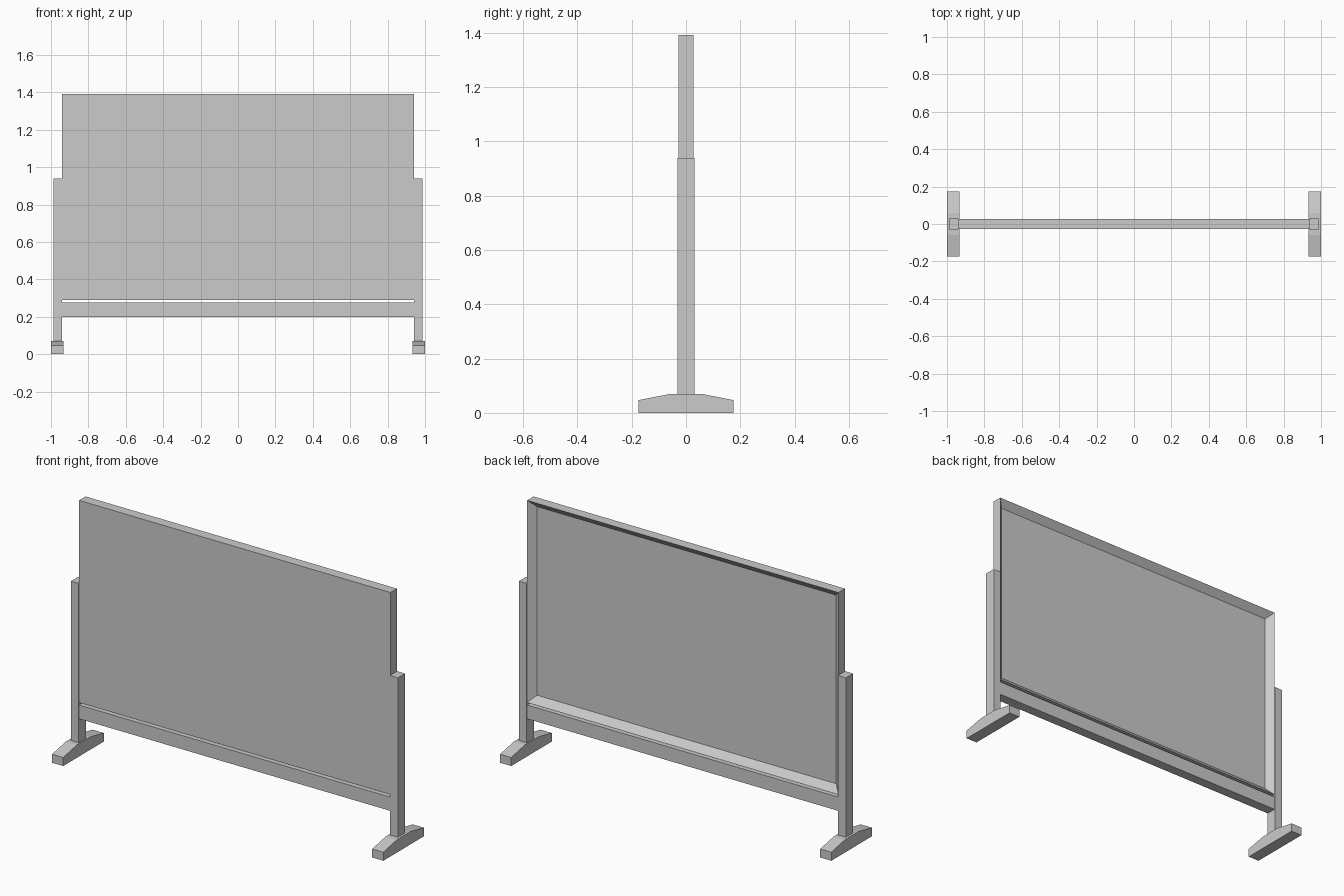
import bpy, bmesh

if "Cube" in bpy.data.objects:
    bpy.data.objects.remove(bpy.data.objects["Cube"])


def make_object(name, bm):
    bmesh.ops.recalc_face_normals(bm, faces=bm.faces)
    mesh = bpy.data.meshes.new(name)
    bm.to_mesh(mesh)
    bm.free()
    obj = bpy.data.objects.new(name, mesh)
    bpy.context.collection.objects.link(obj)
    return obj


def add_box(bm, x, y, z):
    verts = bmesh.ops.create_cube(bm, size=1)["verts"]
    for v in verts:
        v.co = [lo + (c + 0.5) * (hi - lo) for c, (lo, hi) in zip(v.co, (x, y, z))]


def box(name, x, y, z):
    bm = bmesh.new()
    add_box(bm, x, y, z)
    return make_object(name, bm)


# Board panel: flat front, framed recess on the back
bm = bmesh.new()
add_box(bm, (-0.94, 0.94), (-0.028, 0.028), (0.289, 1.392))
bm.normal_update()
back = max(bm.faces, key=lambda f: f.calc_center_median().y)
bmesh.ops.inset_region(bm, faces=[back], thickness=0.052)
bmesh.ops.translate(bm, verts=back.verts, vec=(0, -0.033, 0))
make_object("board_panel", bm)

# Lower cross rail
box("lower_rail", (-0.94, 0.94), (-0.028, 0.028), (0.2, 0.275))

# Foot side profile (y, z), tapered toward both ends
FOOT = [(-0.175, 0), (0.175, 0), (0.175, 0.047), (0.058, 0.07),
        (-0.058, 0.07), (-0.175, 0.047)]


def foot(name, x0, x1):
    bm = bmesh.new()
    face = bm.faces.new([bm.verts.new((x0, y, z)) for y, z in FOOT])
    ext = bmesh.ops.extrude_face_region(bm, geom=[face], use_keep_orig=True)["geom"]
    moved = [g for g in ext if isinstance(g, bmesh.types.BMVert)]
    bmesh.ops.translate(bm, verts=moved, vec=(x1 - x0, 0, 0))
    return make_object(name, bm)


# Posts and feet on both sides
for side, s in (("left", -1), ("right", 1)):
    box(side + "_post", sorted((s * 0.94, s * 0.987)), (-0.031, 0.031), (0.07, 0.94))
    foot(side + "_foot", *sorted((s * 0.933, s * 1.0)))
